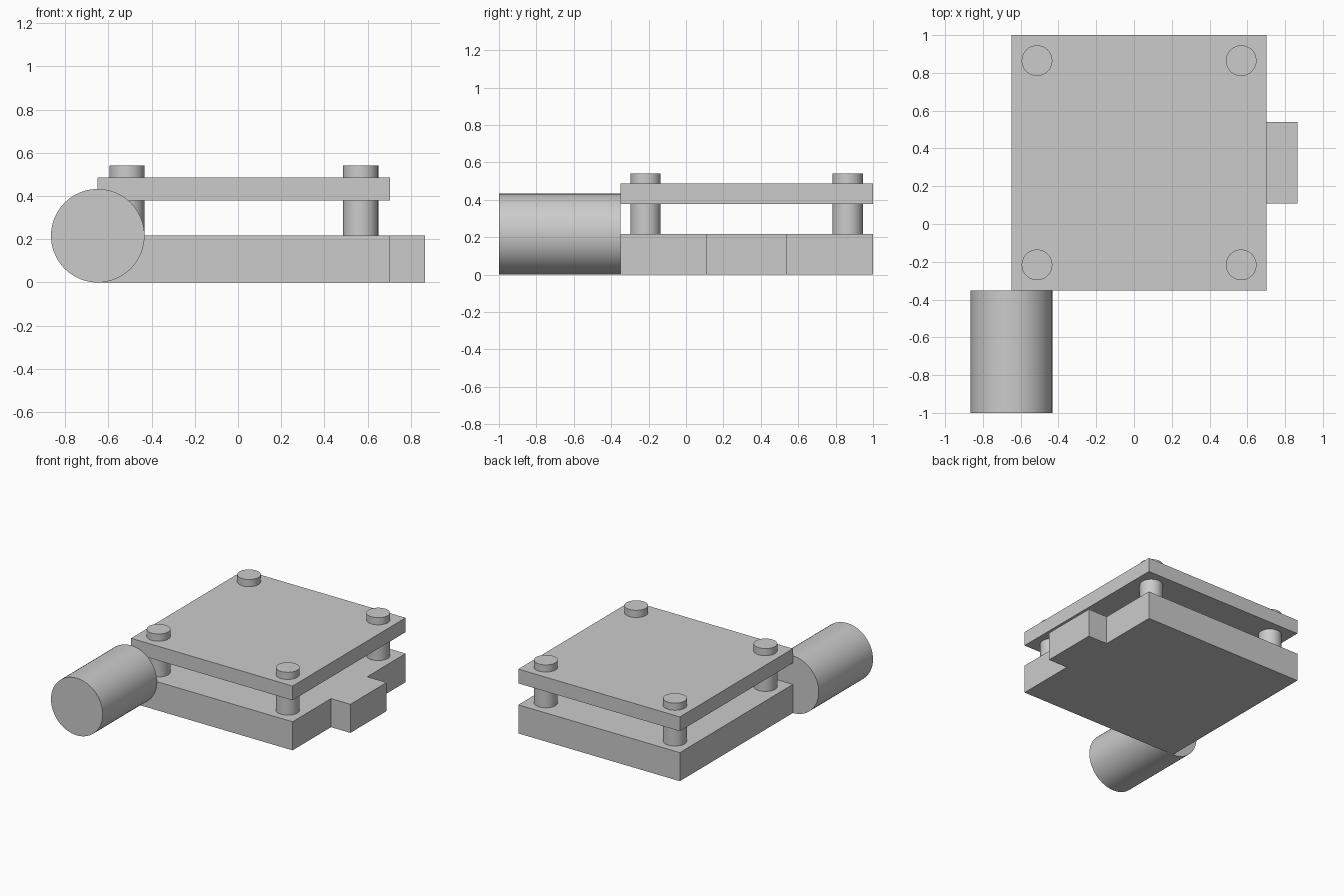
import bpy
import math

cube = bpy.data.objects.get("Cube")
if cube:
    bpy.data.objects.remove(cube, do_unlink=True)

U = 2 / 37  # module: the model is 37 modules long

grey = bpy.data.materials.new("plain grey")
grey.use_nodes = True
grey.diffuse_color = (0.6, 0.6, 0.6, 1)
grey.node_tree.nodes["Principled BSDF"].inputs["Base Color"].default_value = (0.6, 0.6, 0.6, 1)


def finish(name):
    obj = bpy.context.object
    obj.name = name
    obj.data.materials.append(grey)
    return obj


def box(name, x, y, z):
    """Box from (low, high) ranges in modules."""
    bpy.ops.mesh.primitive_cube_add(size=1, location=[sum(r) / 2 * U for r in (x, y, z)])
    obj = finish(name)
    obj.scale = [(r[1] - r[0]) * U for r in (x, y, z)]
    bpy.ops.object.transform_apply(location=False, rotation=False, scale=True)


def rod(name, radius, length, centre, tilt=0):
    bpy.ops.mesh.primitive_cylinder_add(vertices=64, radius=radius * U, depth=length * U,
                                        location=[c * U for c in centre], rotation=(tilt, 0, 0))
    finish(name)
    bpy.ops.object.shade_smooth_by_angle()


# Two square plates and the side tab
plate_x, plate_y = (-12, 13), (-6.5, 18.5)
box("base_plate", plate_x, plate_y, (0, 4))
box("top_plate", plate_x, plate_y, (7, 9))
box("side_tab", (13, 16), (2, 10), (0, 4))

# Corner posts rising through the top plate
for side, x in (("right", -9.5), ("left", 10.5)):
    for end, y in (("front", -4), ("back", 16)):
        rod(f"{end}_{side}_post", 1.5, 6, (x, y, 7))

# Barrel lying in front of the right corner
rod("barrel", 4, 12, (-12, -12.5, 4), math.pi / 2)
